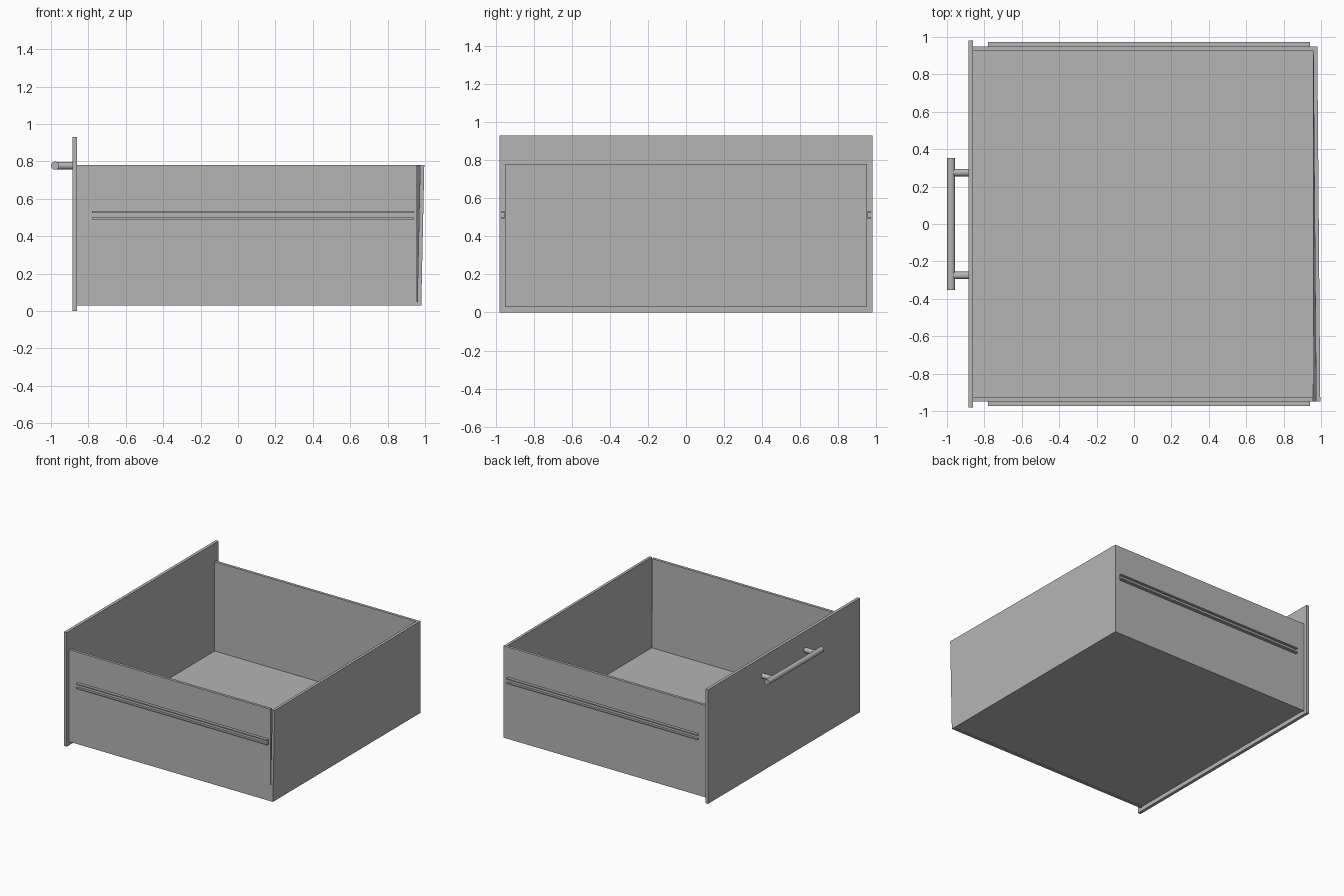
import bpy
import bmesh
from math import radians
from mathutils import Vector

cube = bpy.data.objects.get("Cube")
if cube:
    bpy.data.objects.remove(cube, do_unlink=True)

# One flat grey for the whole drawer
grey = bpy.data.materials.new("plain grey")
grey.use_nodes = True
COLOUR = (0.46, 0.46, 0.46, 1)
grey.diffuse_color = COLOUR
grey.node_tree.nodes["Principled BSDF"].inputs["Base Color"].default_value = COLOUR


def finish(name, bm):
    mesh = bpy.data.meshes.new(name)
    bmesh.ops.recalc_face_normals(bm, faces=bm.faces)
    bm.to_mesh(mesh)
    bm.free()
    mesh.materials.append(grey)
    obj = bpy.data.objects.new(name, mesh)
    bpy.context.collection.objects.link(obj)
    return obj


def box(name, low, high):
    low, high = Vector(low), Vector(high)
    bm = bmesh.new()
    bmesh.ops.create_cube(bm, size=1)
    for v in bm.verts:
        v.co = (low + high) / 2 + v.co * (high - low)
    return finish(name, bm)


def rod(name, start, end, radius):
    start, end = Vector(start), Vector(end)
    bm = bmesh.new()
    bmesh.ops.create_cone(bm, cap_ends=True, segments=24, radius1=radius,
                          radius2=radius, depth=(end - start).length)
    turn = (end - start).to_track_quat("Z", "Y")
    for v in bm.verts:
        v.co = turn @ v.co + (start + end) / 2
    obj = finish(name, bm)
    bpy.ops.object.select_all(action="DESELECT")
    obj.select_set(True)
    bpy.context.view_layer.objects.active = obj
    bpy.ops.object.shade_smooth_by_angle(angle=radians(40))
    return obj


FACE, BACK = -0.86, 0.98      # ends of the box
HALF, WALL = 0.95, 0.022      # half width and board thickness
BOTTOM, TOP = 0.03, 0.78

# Tall face panel and drawer floor
box("face_panel", (FACE - 0.025, -0.98, 0), (FACE, 0.98, 0.93))
box("floor", (FACE, WALL - HALF, BOTTOM + 0.005),
    (BACK - WALL, HALF - WALL, BOTTOM + 0.022))

# Back board, with one upper corner leaning slightly outward
back = box("back_board", (BACK - WALL, -HALF, BOTTOM), (BACK, HALF, TOP))
for v in back.data.vertices:
    if v.co.z > 0.5 and v.co.y < 0:
        v.co.x += 0.016

# Side boards with channel runners
for side, label in ((-1, "right"), (1, "left")):
    box(label + "_board", (FACE, side * (HALF - WALL), BOTTOM),
        (BACK - WALL, side * HALF, TOP)).data.flip_normals() if side < 0 else \
        box(label + "_board", (FACE, HALF - WALL, BOTTOM), (BACK - WALL, HALF, TOP))
    for part, z in (("upper", 0.525), ("lower", 0.49)):
        y1, y2 = sorted((side * HALF, side * 0.973))
        box(f"{label}_{part}_runner", (-0.78, y1, z), (0.94, y2, z + 0.009))
    y1, y2 = sorted((side * HALF, side * 0.955))
    box(label + "_runner_web", (-0.78, y1, 0.49), (0.94, y2, 0.534))

# Bar handle on two posts
rod("handle_bar", (-0.978, -0.353, 0.777), (-0.978, 0.353, 0.777), 0.022)
for side, label in ((-1, "right"), (1, "left")):
    y = side * 0.275
    rod(label + "_handle_post", (-0.978, y, 0.777), (FACE - 0.02, y, 0.777), 0.02)
